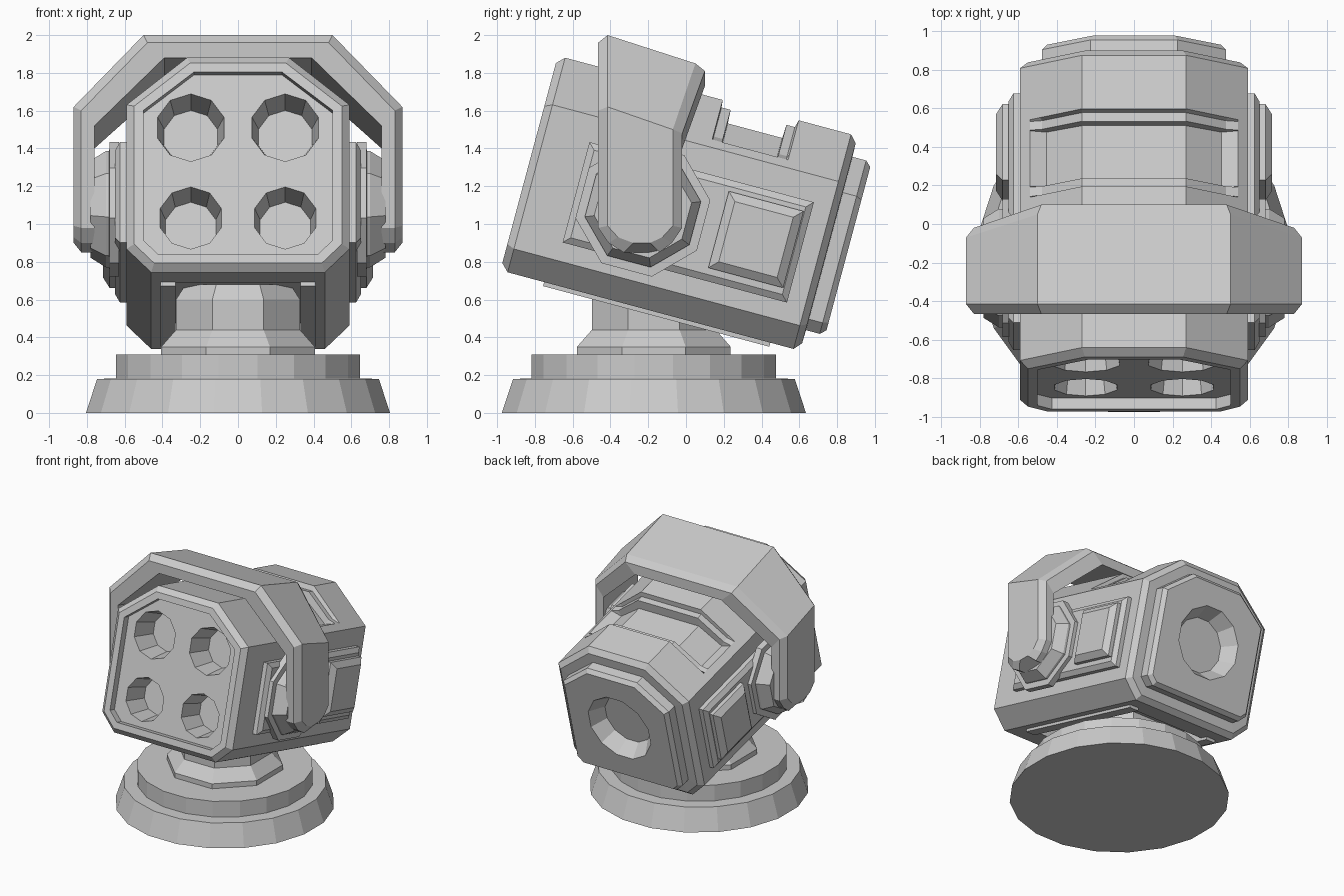
import bpy, bmesh
from math import cos, sin, pi, radians
from mathutils import Matrix

if "Cube" in bpy.data.objects:
    bpy.data.objects.remove(bpy.data.objects["Cube"])

TILT = Matrix.Translation((0, 0, 1.1)) @ Matrix.Rotation(radians(-15), 4, 'X')
LEVEL = Matrix.Identity(4)


def loft(name, rings, matrix=LEVEL):
    """Skin a list of equal-length point rings and cap both ends."""
    bm = bmesh.new()
    vs = [[bm.verts.new(p) for p in r] for r in rings]
    n = len(rings[0])
    for a, b in zip(vs, vs[1:]):
        for i in range(n):
            j = (i + 1) % n
            bm.faces.new((a[i], a[j], b[j], b[i]))
    bm.faces.new(vs[0])
    bm.faces.new(vs[-1])
    bmesh.ops.recalc_face_normals(bm, faces=bm.faces)
    me = bpy.data.meshes.new(name)
    bm.to_mesh(me)
    bm.free()
    ob = bpy.data.objects.new(name, me)
    bpy.context.collection.objects.link(ob)
    ob.matrix_world = matrix
    return ob


def circle(n, r, a=0.0, b=0.0):
    return [(a + r * cos(2 * pi * (i + .5) / n), b + r * sin(2 * pi * (i + .5) / n)) for i in range(n)]


def along_y(pts, y):
    return [(a, y, b) for a, b in pts]


def along_x(pts, x):
    return [(x, a, b) for a, b in pts]


def along_z(pts, z):
    return [(a, b, z) for a, b in pts]


def rect(a0, a1, b0, b1, i=0.0):
    return [(a0 + i, b0 + i), (a1 - i, b0 + i), (a1 - i, b1 - i), (a0 + i, b1 - i)]


def profile(i=0.0, drop=0.0):
    """Body cross-section: i insets all round, drop sinks only the top."""
    top, side = (.27 - .4 * i, .588 - i), (.59 - i, .33 - .45 * i)
    mix = lambda t: (top[0] + t * (side[0] - top[0]), top[1] + t * (side[1] - top[1]))
    m1, m2 = mix(.68), mix(.84)
    half = [(.46 - .4 * i, -.588 + i), (.59 - i, -.46 + .4 * i), side, m2,
            (m1[0] - .3 * drop, m1[1] - .6 * drop), (top[0], top[1] - drop)]
    return half + [(-x, v) for x, v in reversed(half)]


# Tilted body: long shell with stepped top recess and rear plate
stations = [(-.86, .04, 0), (-.82, 0, 0), (.044, 0, 0), (.048, 0, .04), (.098, 0, .04),
            (.102, 0, .113), (.4, 0, .113), (.404, 0, .04), (.45, 0, .04), (.46, 0, 0),
            (.747, 0, 0), (.783, .04, 0), (.785, .113, 0), (.86, .113, 0), (.89, .14, 0)]
body = loft("body", [along_y(profile(i, d), u) for u, i, d in stations], TILT)

# Cutters: front panel recess, four tubes, rear nozzle, underside channel
panel = profile(.09)
cutters = [loft("front_cut", [along_y(panel, -.95), along_y(panel, -.80)], TILT)]
for s in (-1, 1):
    for v, r0, r1 in ((.21, .185, .148), (-.285, .17, .14)):
        cutters.append(loft("tube_cut", [along_y(circle(10, r0, s * .25, v), -.83),
                                         along_y(circle(10, r0, s * .25, v), -.80),
                                         along_y(circle(10, r1, s * .25, v), -.60)], TILT))
cutters.append(loft("nozzle_cut", [along_y(circle(12, .295), .95), along_y(circle(12, .28), .89),
                                   along_y(circle(12, .21), .77)], TILT))
channel = rect(-.33, .33, -.6, .55)
cutters.append(loft("channel_cut", [along_z(channel, -.75), along_z(channel, -.50)], TILT))
bpy.context.view_layer.objects.active = body
for c in cutters:
    m = body.modifiers.new("cut", 'BOOLEAN')
    m.operation, m.object, m.solver = 'DIFFERENCE', c, 'EXACT'
    bpy.ops.object.modifier_apply(modifier=m.name)
    bpy.data.objects.remove(c)

for s, side in ((1, "right"), (-1, "left")):
    # Underside rail
    rail = rect(.33, .41, -.62, .62)
    loft("underside_rail_" + side, [[(s * x, y, z) for x, y in rail] for z in (-.61, -.55)], TILT)
    # Long side plate with raised rear panel
    plate = (-.58, .65, -.36, .19)
    loft("side_plate_" + side, [along_x(rect(*plate, i), s * x)
                                for x, i in ((.55, 0), (.625, 0), (.65, .035))], TILT)
    hatch = (.2, .61, -.29, .13)
    loft("side_hatch_" + side, [along_x(rect(*hatch, i), s * x)
                                for x, i in ((.63, 0), (.68, 0), (.715, .045))], TILT)
    # Pivot hub
    loft("pivot_hub_" + side, [along_x(circle(8, r, -.215, -.08), s * x)
                               for x, r in ((.63, .36), (.68, .36), (.682, .31), (.70, .31), (.78, .26))], TILT)


# Yoke arch: bevelled section swept leg - corner - top and mirrored
def section(inner, mid, outer, yf, yb, dz):
    bev = .05
    (xi, zi), (xm, zm), (xo, zo) = inner, mid, outer
    return [(xi, yf, zi), (xm, yf, zm), (xo, yf + bev, zo),
            (xo, yb - bev, zo - dz), (xm, yb, zm - dz), (xi, yb, zi - dz)]


arch = [section((.76, .85), (.83, .85), (.87, .9), -.33, -.14, 0),
        section((.76, .90), (.83, .90), (.87, .93), -.41, -.075, 0),
        section((.76, .98), (.83, .98), (.87, .99), -.465, -.02, 0),
        section((.76, 1.52), (.83, 1.60), (.87, 1.62), -.465, -.02, .12),
        section((.39, 1.88), (.48, 1.96), (.50, 2.0), -.465, .10, .15)]
arch += [[(-x, y, z) for x, y, z in r] for r in reversed(arch)]
loft("yoke_arch", arch)

# Round two-tier base and octagonal neck
loft("base", [along_z(circle(20, r, 0, -.17), z)
              for z, r in ((0, .815), (.18, .755), (.182, .655), (.31, .655))])
loft("neck", [along_z(circle(8, r, 0, -.17), z)
              for z, r in ((.29, .44), (.35, .44), (.44, .355), (.60, .355), (.68, .30))])
